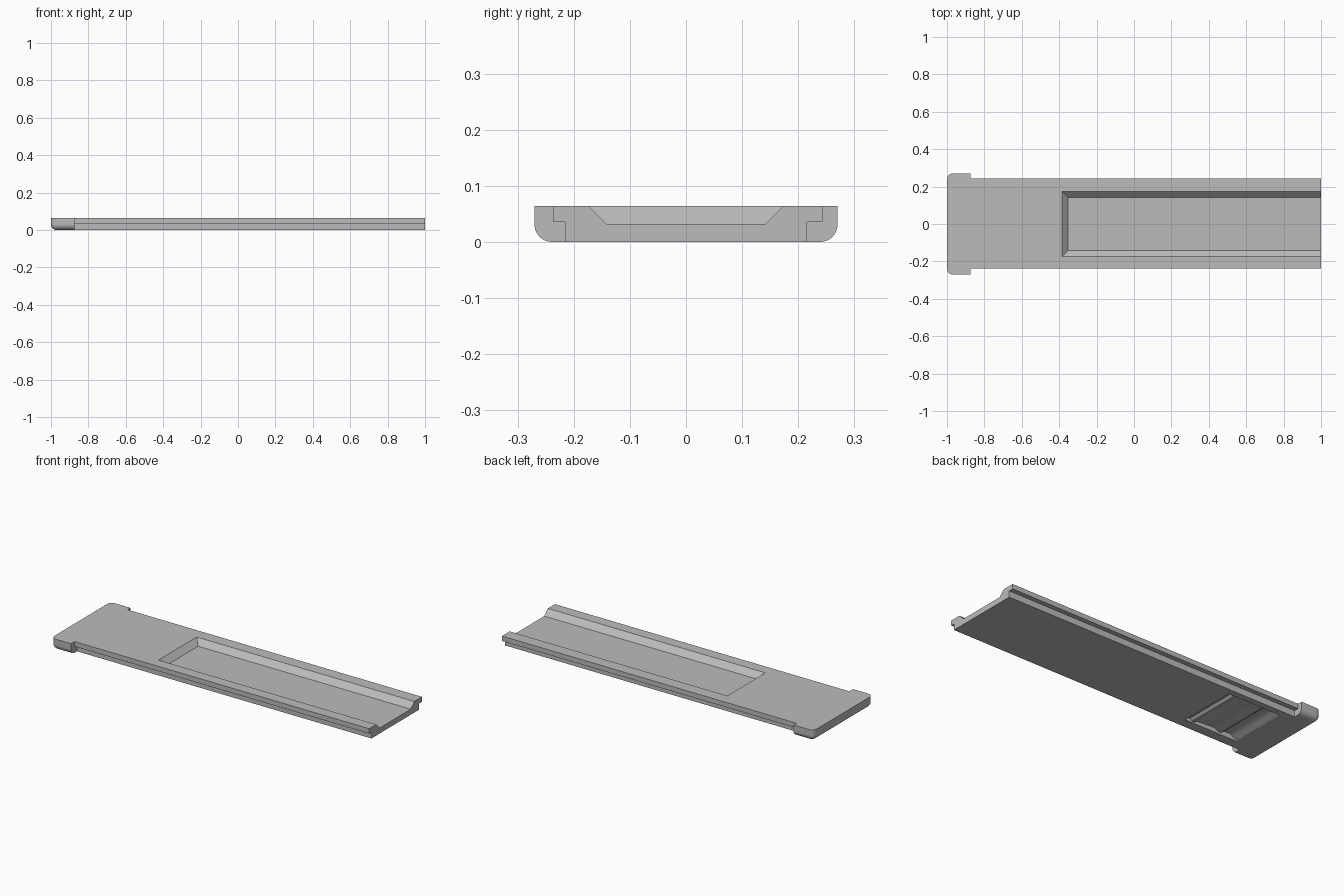
import bpy, bmesh
from mathutils import Vector

if "Cube" in bpy.data.objects:
    bpy.data.objects.remove(bpy.data.objects["Cube"])

grey = bpy.data.materials.new("plain grey")
grey.use_nodes = True
COLOUR = (0.50, 0.50, 0.50, 1)
grey.diffuse_color = COLOUR
grey.node_tree.nodes["Principled BSDF"].inputs["Base Color"].default_value = COLOUR


def finish(bm, name):
    bmesh.ops.recalc_face_normals(bm, faces=bm.faces)
    mesh = bpy.data.meshes.new(name)
    bm.to_mesh(mesh)
    bm.free()
    mesh.materials.append(grey)
    obj = bpy.data.objects.new(name, mesh)
    bpy.context.collection.objects.link(obj)
    return obj


def prism(name, points, offset):
    """Extrude a closed outline of 3D points along offset."""
    bm = bmesh.new()
    face = bm.faces.new([bm.verts.new(p) for p in points])
    new = bmesh.ops.extrude_face_region(bm, geom=[face])["geom"]
    verts = [v for v in new if isinstance(v, bmesh.types.BMVert)]
    bmesh.ops.translate(bm, verts=verts, vec=Vector(offset))
    return finish(bm, name)


def combine(target, tool, operation):
    mod = target.modifiers.new(operation, "BOOLEAN")
    mod.operation, mod.solver, mod.object = operation, "EXACT", tool
    bpy.context.view_layer.objects.active = target
    bpy.ops.object.modifier_apply(modifier=mod.name)
    bpy.data.objects.remove(tool)


TOP = 0.064
HEAD_X = -0.873

# Sliding lid: stepped rails along both long sides
section = [(-0.216, 0), (0.216, 0), (0.216, 0.036), (0.243, 0.036),
           (0.243, TOP), (-0.237, TOP), (-0.237, 0.036), (-0.216, 0.036)]
lid = prism("sliding_lid", [(-0.92, y, z) for y, z in section], (1.92, 0, 0))

# Wider head, rounded underneath and at its outer corners
bm = bmesh.new()
bmesh.ops.create_cube(bm, size=1)
for v in bm.verts:
    v.co = (-1 if v.co.x < 0 else HEAD_X, v.co.y * 0.54, TOP if v.co.z > 0 else 0)


def is_rounded(edge):
    a, b = (v.co for v in edge.verts)
    m = (a + b) / 2
    upright_corner = a.z != b.z and m.x < -0.99
    return upright_corner or (m.z == 0 and m.x < HEAD_X - 0.01)


bmesh.ops.bevel(bm, geom=[e for e in bm.edges if is_rounded(e)], offset=0.031,
                segments=8, profile=0.5, affect="EDGES")
combine(lid, finish(bm, "head"), "UNION")

# Tray in the top with sloping walls, open at the far end
bm = bmesh.new()
rings = []
for z, x, y in ((0.032, -0.352, 0.141), (0.072, -0.392, 0.181)):
    rings.append([bm.verts.new(p) for p in
                  ((x, -y, z), (1.1, -y, z), (1.1, y, z), (x, y, z))])
low, high = rings
bm.faces.new(low)
bm.faces.new(high)
for i in range(4):
    j = (i + 1) % 4
    bm.faces.new((low[i], low[j], high[j], high[i]))
combine(lid, finish(bm, "tray_cutter"), "DIFFERENCE")

# Finger grip underneath: a shallow hollow with cross ribs
grip = [(-0.47, -0.01), (-0.47, 0.014), (-0.50, 0.020), (-0.515, 0.008),
        (-0.53, 0.008), (-0.55, 0.020), (-0.66, 0.026), (-0.69, 0.012),
        (-0.705, 0.012), (-0.725, 0.028), (-0.765, 0.028), (-0.785, 0.018),
        (-0.81, 0.006), (-0.81, -0.01)]
cutter = prism("grip_cutter", [(x, -0.16, z) for x, z in grip], (0, 0.34, 0))
combine(lid, cutter, "DIFFERENCE")

# Smooth the rounded head, keep the other edges sharp
bpy.ops.object.select_all(action="DESELECT")
lid.select_set(True)
bpy.context.view_layer.objects.active = lid
bpy.ops.object.shade_smooth_by_angle(angle=0.5)
